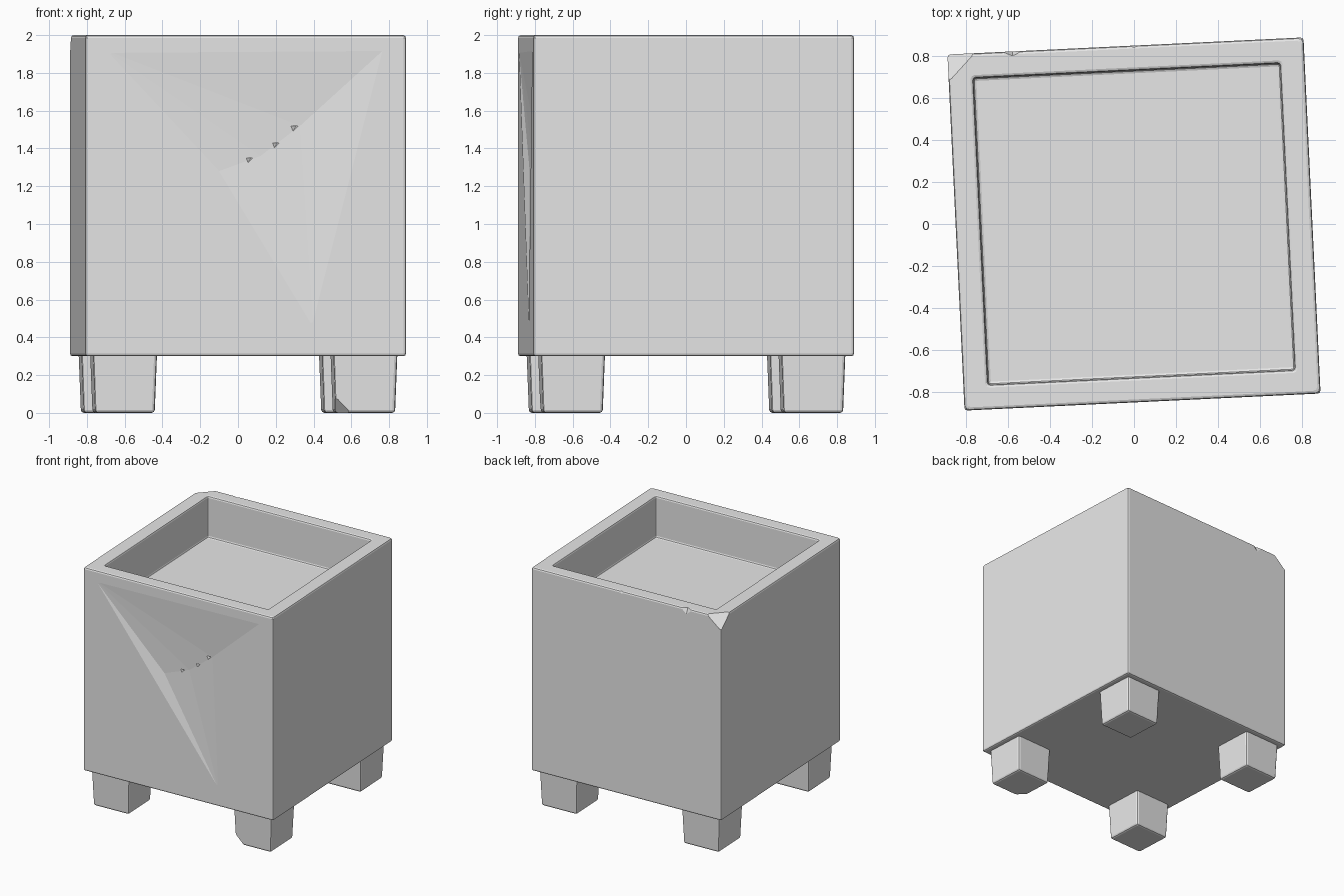
import bpy, bmesh, math
from mathutils import Vector

TURN = math.radians(2.75)
HALF, INNER = 0.85, 0.683
BASE, TOP, FLOOR = 0.30, 2.0, 1.655

if "Cube" in bpy.data.objects:
    bpy.data.objects.remove(bpy.data.objects["Cube"], do_unlink=True)

stone = bpy.data.materials.new("grey_stone")
stone.use_nodes = True
stone.diffuse_color = (0.8, 0.8, 0.8, 1)
for node in stone.node_tree.nodes:
    if node.type == 'BSDF_PRINCIPLED':
        node.inputs["Base Color"].default_value = (0.8, 0.8, 0.8, 1)


def make_object(name, bm):
    bmesh.ops.recalc_face_normals(bm, faces=bm.faces)
    mesh = bpy.data.meshes.new(name)
    bm.to_mesh(mesh)
    bm.free()
    mesh.materials.append(stone)
    obj = bpy.data.objects.new(name, mesh)
    obj.rotation_euler.z = TURN
    bpy.context.collection.objects.link(obj)
    return obj


def block(bm, x, y, z0, z1, half_bottom, half_top):
    """Square block, optionally tapered."""
    for v in bmesh.ops.create_cube(bm, size=2)["verts"]:
        h = half_top if v.co.z > 0 else half_bottom
        v.co = Vector((x + v.co.x * h, y + v.co.y * h, z1 if v.co.z > 0 else z0))


def soften(bm, width):
    bmesh.ops.bevel(bm, geom=bm.edges[:], offset=width, segments=2,
                    profile=0.5, affect='EDGES', clamp_overlap=True)


def carve(obj, points):
    """Cut the convex hull of the points out of the object."""
    bm = bmesh.new()
    for p in points:
        bm.verts.new(p)
    bmesh.ops.convex_hull(bm, input=bm.verts[:])
    cutter = make_object("chip_cutter", bm)
    cutter.hide_render = True
    mod = obj.modifiers.new("chip", 'BOOLEAN')
    mod.operation, mod.solver, mod.object = 'DIFFERENCE', 'EXACT', cutter
    bpy.context.view_layer.objects.active = obj
    bpy.ops.object.modifier_apply(modifier=mod.name)
    bpy.data.objects.remove(cutter, do_unlink=True)


def corner_points(corner, reach):
    """Corner tetrahedron: a point and its three axis offsets."""
    c = Vector(corner)
    pts = [c]
    for i in range(3):
        p = c.copy()
        p[i] += reach[i]
        pts.append(p)
    return pts


# Planter body with a square recess in the top
bm = bmesh.new()
block(bm, 0, 0, BASE, TOP, HALF, HALF)
bm.faces.ensure_lookup_table()
lid = max(bm.faces, key=lambda f: f.calc_center_median().z)
bmesh.ops.inset_individual(bm, faces=[lid], thickness=HALF - INNER)
well = bmesh.ops.extrude_discrete_faces(bm, faces=[lid])["faces"][0]
for v in well.verts:
    v.co.z = FLOOR
soften(bm, 0.014)
body = make_object("planter_body", bm)

# Broken back corner
carve(body, corner_points((-0.88, 0.88, 2.03), (0.225, -0.225, -0.19)))

# Small nicks along the back rim: x, width, depth, drop
for x, width, depth, drop in ((-0.54, 0.18, 0.035, 0.07), (0.04, 0.16, 0.025, 0.04)):
    carve(body, [(x - width / 2, 0.86, 2.01), (x + width / 2, 0.86, 2.01),
                 (x, 0.86 - depth, 2.01), (x, 0.86, 2.0 - drop)])
carve(body, [(-0.36, 0.67, 2.01), (-0.25, 0.67, 2.01),
             (-0.3, 0.715, 2.01), (-0.3, 0.67, 1.96)])

# Shallow faceted dent on the front, with a stepped crack
carve(body, [(-0.74, -0.851, 1.92), (0.74, -0.851, 1.93), (0.36, -0.851, 0.45),
             (-0.14, -0.822, 1.28), (0.08, -0.818, 1.36), (0.29, -0.822, 1.52)])
for x, z in ((-0.05, 1.35), (0.09, 1.43), (0.19, 1.52)):
    carve(body, [(x, -0.86, z), (x + 0.11, -0.86, z), (x + 0.03, -0.86, z - 0.08),
                 (x + 0.08, -0.8, z)])

# Four tapered feet
for side, sx in (("left", 1), ("right", -1)):
    for end, sy in (("front", -1), ("back", 1)):
        bm = bmesh.new()
        block(bm, 0.637 * sx, 0.637 * sy, 0, BASE + 0.02, 0.158, 0.17)
        soften(bm, 0.016)
        foot = make_object(f"{end}_{side}_foot", bm)
        if (sx, sy) == (1, -1):
            # Chipped lower corner
            carve(foot, corner_points((0.46, -0.815, -0.02), (0.14, 0.14, 0.14)))
